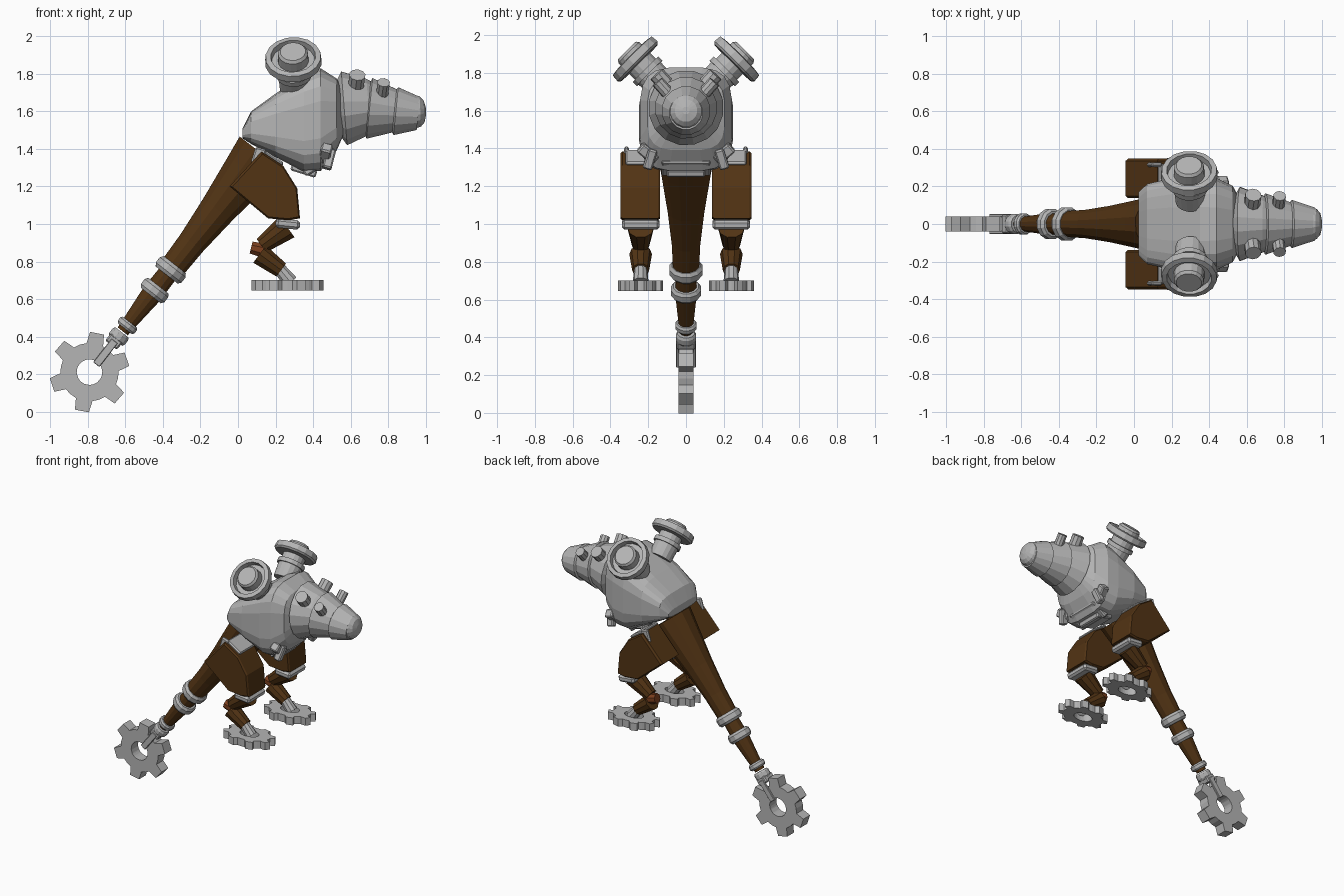
import bpy, bmesh, math
from mathutils import Vector, Matrix

if "Cube" in bpy.data.objects:
    bpy.data.objects.remove(bpy.data.objects["Cube"])


def material(name, rgb):
    m = bpy.data.materials.new(name)
    m.diffuse_color = (*rgb, 1)
    m.use_nodes = True
    m.node_tree.nodes["Principled BSDF"].inputs["Base Color"].default_value = m.diffuse_color
    return m


STEEL = material("light steel", (0.46, 0.46, 0.46))
BROWN = material("dark brown", (0.085, 0.034, 0.007))
RUST = material("rust", (0.2, 0.05, 0.013))


def finish(name, bm, mat):
    bmesh.ops.recalc_face_normals(bm, faces=bm.faces)
    me = bpy.data.meshes.new(name)
    bm.to_mesh(me)
    bm.free()
    me.materials.append(mat)
    ob = bpy.data.objects.new(name, me)
    bpy.context.collection.objects.link(ob)
    return ob


def loft(name, rings, mat):
    """Skin a list of equal-length closed rings and cap both ends."""
    bm = bmesh.new()
    vs = [[bm.verts.new(p) for p in r] for r in rings]
    n = len(vs[0])
    for a, b in zip(vs, vs[1:]):
        for i in range(n):
            bm.faces.new((a[i], a[(i + 1) % n], b[(i + 1) % n], b[i]))
    bm.faces.new(vs[0])
    bm.faces.new(vs[-1])
    return finish(name, bm, mat)


def lathe(name, origin, axis, profile, mat, n=12):
    """Turn (distance along axis, radius) pairs about an axis."""
    o, w = Vector(origin), Vector(axis).normalized()
    u = w.cross(Vector((0, 1, 0.01))).normalized()
    v = w.cross(u)
    ang = [math.tau * (i + 0.5) / n for i in range(n)]
    return loft(name, [[o + w * t + (u * math.cos(a) + v * math.sin(a)) * r for a in ang]
                       for t, r in profile], mat)


def rod(name, p0, p1, r0, r1, mat, n=10):
    d = Vector(p1) - Vector(p0)
    return lathe(name, p0, d, [(0, r0), (d.length, r1)], mat, n)


def box(name, c, size, mat, pitch=0, roll=0, bevel=0.008):
    bm = bmesh.new()
    bmesh.ops.create_cube(bm, size=1)
    bmesh.ops.scale(bm, vec=size, verts=bm.verts)
    if bevel:
        bmesh.ops.bevel(bm, geom=bm.edges[:], offset=bevel, segments=1, affect='EDGES')
    bm.transform(Matrix.Translation(c) @ Matrix.Rotation(pitch, 4, 'Y') @ Matrix.Rotation(roll, 4, 'X'))
    return finish(name, bm, mat)


def gear(name, teeth, r_out, r_root, r_hole, half, start, matrix, mat):
    """Toothed disc with a hole, made in XY and moved by matrix."""
    bm = bmesh.new()
    p = math.tau / teeth
    prof = [(r_root, -0.28), (r_out, -0.17), (r_out, 0.17), (r_root, 0.28), (r_root, 0.5)]
    pts = [(r, start + p * (k + f)) for k in range(teeth) for r, f in prof]
    loops = [[bm.verts.new((rr * math.cos(a), rr * math.sin(a), z))
              for r, a in pts for rr in [r if outer else r_hole]]
             for outer, z in ((1, half), (1, -half), (0, -half), (0, half))]
    n = len(pts)
    for k in range(4):
        a, b = loops[k], loops[(k + 1) % 4]
        for i in range(n):
            bm.faces.new((a[i], a[(i + 1) % n], b[(i + 1) % n], b[i]))
    bm.transform(matrix)
    return finish(name, bm, mat)


# Body: rounded-square sections along x (x, low z, high z, half width)
def section(x, lo, hi, w, n=20, e=0.55):
    ring = []
    for i in range(n):
        a = math.tau * (i + 0.5) / n
        c, s = math.cos(a), math.sin(a)
        ring.append((x, w * math.copysign(abs(c) ** e, c),
                     (lo + hi) / 2 + (hi - lo) / 2 * math.copysign(abs(s) ** e, s)))
    return ring


loft("body", [section(*s) for s in (
    (0.025, 1.455, 1.51, 0.17), (0.07, 1.425, 1.6, 0.215), (0.2, 1.355, 1.695, 0.245),
    (0.35, 1.275, 1.795, 0.25), (0.44, 1.28, 1.83, 0.245), (0.525, 1.39, 1.775, 0.205),
    (0.56, 1.47, 1.71, 0.14))], STEEL)

# Snout: three nested cones and a rounded nose
lathe("head_rear_cone", (0.565, 0, 1.615), (1, 0, 0.08),
      [(-0.03, 0.15), (0, 0.2), (0.13, 0.15), (0.16, 0.13)], STEEL, 16)
lathe("head_middle_cone", (0.7, 0, 1.615), (1, 0, -0.1), [(-0.02, 0.12), (0, 0.165), (0.14, 0.115)], STEEL, 16)
lathe("head_front_cone", (0.84, 0, 1.6), (1, 0, -0.1), [(-0.02, 0.1), (0, 0.13), (0.12, 0.09)], STEEL, 16)
lathe("nose", (0.945, 0, 1.598), (1, 0, 0.05),
      [(0, 0.09), (0.025, 0.082), (0.045, 0.06), (0.055, 0.02)], STEEL, 16)

# Chest trim under the front of the body
box("chest_plate", (0.41, 0, 1.31), (0.14, 0.26, 0.05), STEEL, -0.55)
box("belly_plate", (0.35, 0, 1.285), (0.14, 0.2, 0.04), STEEL, 0.3)

# Main tail limb, with collars
TOP, END = Vector((0.125, 0, 1.375)), Vector((-0.62, 0, 0.42))
down = (END - TOP).normalized()
lathe("tail", TOP, down, [(0, 0.152), (0.12, 0.135), (0.38, 0.1), (0.6, 0.078), (0.75, 0.072),
                          (0.82, 0.055), (0.95, 0.058), (1.2, 0.035)], BROWN, 12)
for i, (t, r, h) in enumerate(((0.785, 0.09, 0.035), (0.925, 0.082, 0.033),
                               (1.16, 0.058, 0.022), (1.235, 0.054, 0.028))):
    lathe("tail_collar_%d" % (i + 1), TOP + down * t, down,
          [(-h, r * 0.85), (-h * 0.5, r), (h * 0.5, r), (h, r * 0.85)], STEEL, 12)

# Tail gear and its fork
for s in (1, -1):
    box("tail_fork_arm", (-0.705, s * 0.045, 0.315), (0.042, 0.016, 0.16), STEEL, math.atan2(down.x, down.z) + math.pi, 0, 0.003)
box("tail_fork_base", (-0.66, 0, 0.375), (0.08, 0.1, 0.05), STEEL, math.atan2(down.x, down.z))
gear("tail_gear", 6, 0.214, 0.155, 0.068, 0.04, math.radians(19),
     Matrix.Translation((-0.79, 0, 0.212)) @ Matrix.Rotation(math.pi / 2, 4, 'X'), STEEL)

THIGH = [(-0.045, 1.2), (0.125, 1.385), (0.24, 1.31), (0.315, 1.19), (0.33, 1.03), (0.27, 1.02), (0.16, 1.03)]

for s, side in ((1, "left"), (-1, "right")):
    # Tilted horn with a rimmed dish and centre button
    lathe(side + "_horn", (0.3, s * 0.15, 1.755), (-0.05, s, 1),
          [(-0.04, 0.08), (0.06, 0.085), (0.06, 0.097), (0.09, 0.097), (0.09, 0.08), (0.135, 0.08),
           (0.138, 0.14), (0.15, 0.152), (0.19, 0.148), (0.195, 0.12), (0.16, 0.115),
           (0.16, 0.082), (0.215, 0.08), (0.23, 0.068)], STEEL, 16)

    # Head studs
    for part, x, y, z, r in (("large", 0.625, 0.085, 1.715, 0.044), ("small", 0.765, 0.08, 1.675, 0.034)):
        c = Vector((x, s * y, z))
        rod("%s_%s_stud" % (side, part), c, c + Vector((0.01, s * 0.07, 0.078)), r, r, STEEL)

    # Chest corner bracket
    box(side + "_chest_bracket", (0.465, s * 0.2, 1.375), (0.06, 0.11, 0.06), STEEL, 0.25, s * 0.7)
    box(side + "_chest_tab", (0.485, s * 0.19, 1.345), (0.05, 0.05, 0.11), STEEL, 0.25, s * 0.3)

    # Thigh block with hip guard on its upper edge
    lo, hi, b = s * 0.137, s * 0.348, s * 0.012
    cx = sum(p[0] for p in THIGH) / 7
    cz = sum(p[1] for p in THIGH) / 7
    loft(side + "_thigh", [[(cx + (x - cx) * k, y, cz + (z - cz) * k) for x, z in THIGH]
                           for y, k in ((lo, 0.94), (lo + b, 1), (hi - b, 1), (hi, 0.94))], BROWN)
    box(side + "_hip_guard", (0.185, s * 0.23, 1.352), (0.13, 0.18, 0.022), STEEL, 0.58)
    box(side + "_hip_guard_lip", (0.11, s * 0.315, 1.36), (0.06, 0.025, 0.09), STEEL, 0.3)

    # Knee, shin and ankle
    y = s * 0.24
    box(side + "_knee_plate", (0.265, y, 1.0), (0.13, 0.2, 0.05), STEEL, 0.1, 0, 0.014)
    rod(side + "_upper_shin", (0.26, y, 0.985), (0.125, y, 0.885), 0.072, 0.046, BROWN)
    rod(side + "_shin_joint", (0.07, y, 0.875), (0.15, y, 0.855), 0.035, 0.042, RUST, 8)
    rod(side + "_lower_shin", (0.115, y, 0.84), (0.23, y, 0.755), 0.06, 0.045, BROWN)
    rod(side + "_ankle", (0.21, y, 0.775), (0.28, y, 0.69), 0.034, 0.042, STEEL)

    # Oval gear foot
    gear(side + "_foot", 8, 0.19, 0.155, 0.07, 0.028, math.pi / 8,
         Matrix.Translation((0.263, y, 0.673)) @ Matrix.Diagonal((1.04, 0.65, 1, 1)), STEEL)
